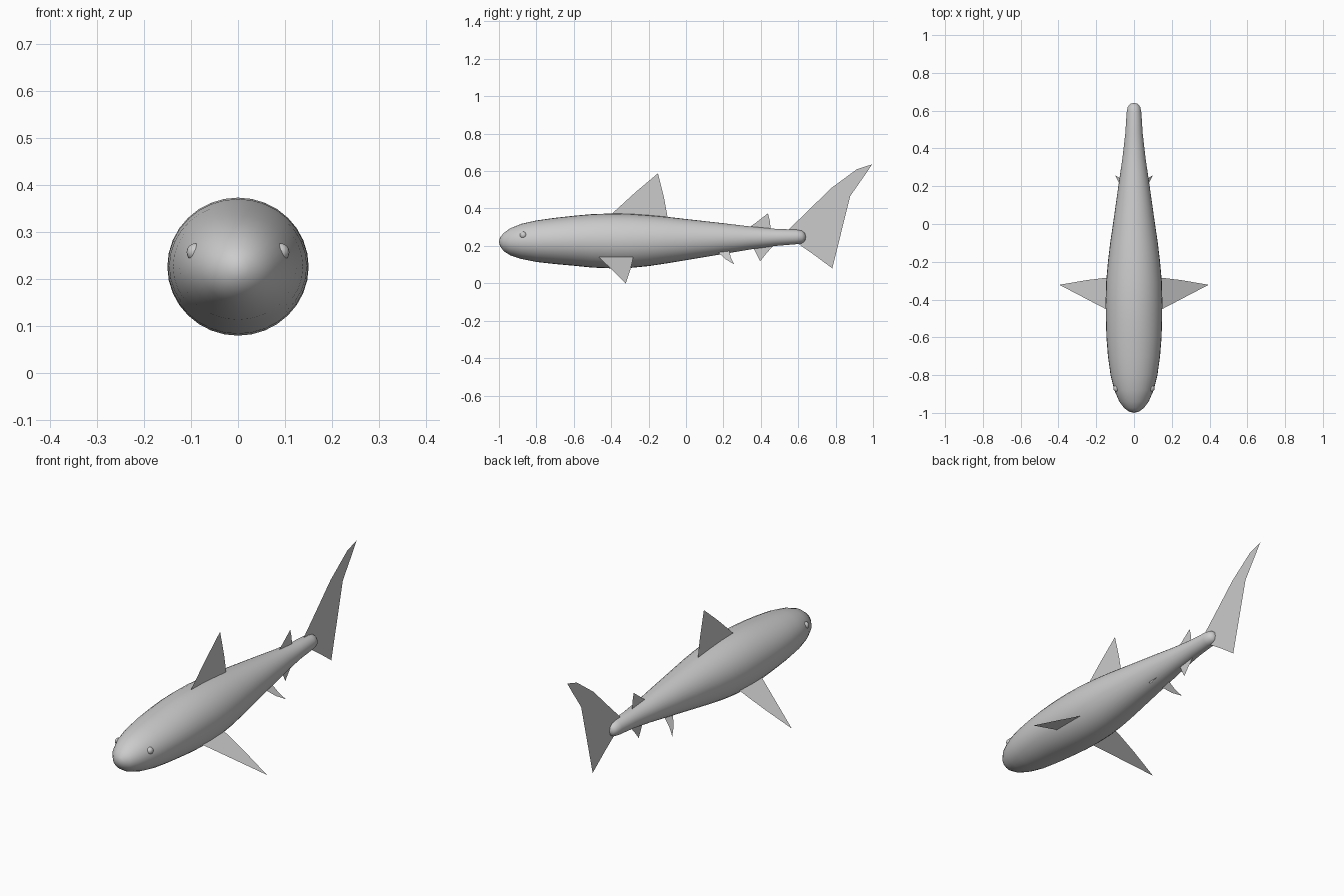
import bpy, bmesh
from math import sin, cos, tau


def make_object(name, bm, smooth=False):
    bmesh.ops.recalc_face_normals(bm, faces=bm.faces[:])
    mesh = bpy.data.meshes.new(name)
    bm.to_mesh(mesh)
    bm.free()
    if smooth:
        for p in mesh.polygons:
            p.use_smooth = True
    ob = bpy.data.objects.new(name, mesh)
    bpy.context.collection.objects.link(ob)
    return ob


def fin(name, points):
    """Thin flat fin from an outline of 3D points."""
    bm = bmesh.new()
    bm.faces.new([bm.verts.new(p) for p in points])
    bmesh.ops.triangulate(bm, faces=bm.faces[:])
    return make_object(name, bm)


# Body: elliptical rings lofted along y (y, bottom z, top z, half width)
stations = [
    (-0.994, 0.198, 0.246, 0.024), (-0.975, 0.172, 0.268, 0.052),
    (-0.94, 0.150, 0.294, 0.078), (-0.88, 0.130, 0.318, 0.104),
    (-0.80, 0.114, 0.336, 0.124), (-0.70, 0.103, 0.350, 0.138),
    (-0.60, 0.094, 0.361, 0.146), (-0.50, 0.084, 0.370, 0.149),
    (-0.40, 0.080, 0.373, 0.150), (-0.30, 0.082, 0.371, 0.147),
    (-0.20, 0.092, 0.364, 0.138), (-0.10, 0.107, 0.355, 0.126),
    (0.05, 0.132, 0.338, 0.104), (0.20, 0.157, 0.321, 0.083),
    (0.35, 0.182, 0.303, 0.061), (0.48, 0.200, 0.291, 0.046),
    (0.59, 0.209, 0.287, 0.039), (0.62, 0.214, 0.281, 0.033),
    (0.636, 0.226, 0.268, 0.020),
]
SIDES = 32
bm = bmesh.new()
rings = []
for y, lo, hi, w in stations:
    mid, h = (lo + hi) / 2, (hi - lo) / 2
    rings.append([bm.verts.new((w * cos(tau * i / SIDES), y, mid + h * sin(tau * i / SIDES)))
                  for i in range(SIDES)])
for a, b in zip(rings, rings[1:]):
    for i in range(SIDES):
        j = (i + 1) % SIDES
        bm.faces.new((a[i], a[j], b[j], b[i]))
for ring, tip in ((rings[0], (0, -1.0, 0.222)), (rings[-1], (0, 0.641, 0.247))):
    v = bm.verts.new(tip)
    for i in range(SIDES):
        bm.faces.new((ring[i], ring[(i + 1) % SIDES], v))
make_object("body", bm, smooth=True)

# Fins on the centre plane, outlines as (y, z)
centre_fins = {
    "dorsal_fin": [(-0.42, 0.35), (-0.385, 0.38), (-0.27, 0.487), (-0.15, 0.588),
                   (-0.117, 0.455), (-0.096, 0.34)],
    "second_dorsal_fin": [(0.31, 0.275), (0.345, 0.303), (0.395, 0.34), (0.438, 0.374),
                          (0.448, 0.335), (0.454, 0.28)],
    "anal_fin": [(0.35, 0.215), (0.36, 0.19), (0.396, 0.118), (0.43, 0.16),
                 (0.47, 0.205), (0.47, 0.22)],
    "tail_fin": [(0.53, 0.25), (0.545, 0.284), (0.66, 0.395), (0.775, 0.508),
                 (0.914, 0.610), (0.995, 0.636), (0.952, 0.572), (0.877, 0.465),
                 (0.823, 0.380), (0.733, 0.278), (0.713, 0.235), (0.711, 0.205),
                 (0.727, 0.160), (0.782, 0.080), (0.685, 0.152), (0.58, 0.225)],
}
for name, outline in centre_fins.items():
    fin(name, [(0, y, z) for y, z in outline])

# Paired fins and eyes, mirrored left and right
for side, s in (("right", 1), ("left", -1)):
    pectoral = [(0.08, -0.487), (0.15, -0.45), (0.395, -0.322), (0.25, -0.297),
                (0.15, -0.285), (0.08, -0.28)]
    fin(side + "_pectoral_fin", [(s * x, y, 0.14 - (x - 0.12) * 0.509) for x, y in pectoral])
    pelvic = [(0.03, 0.155), (0.075, 0.21), (0.10, 0.258), (0.07, 0.24), (0.03, 0.23)]
    fin(side + "_pelvic_fin", [(s * x, y, 0.17 - (x - 0.04) * 1.15) for x, y in pelvic])

    bm = bmesh.new()
    bmesh.ops.create_uvsphere(bm, u_segments=16, v_segments=10, radius=0.019)
    bmesh.ops.translate(bm, verts=bm.verts[:], vec=(s * 0.09, -0.87, 0.257))
    make_object(side + "_eye", bm, smooth=True)
